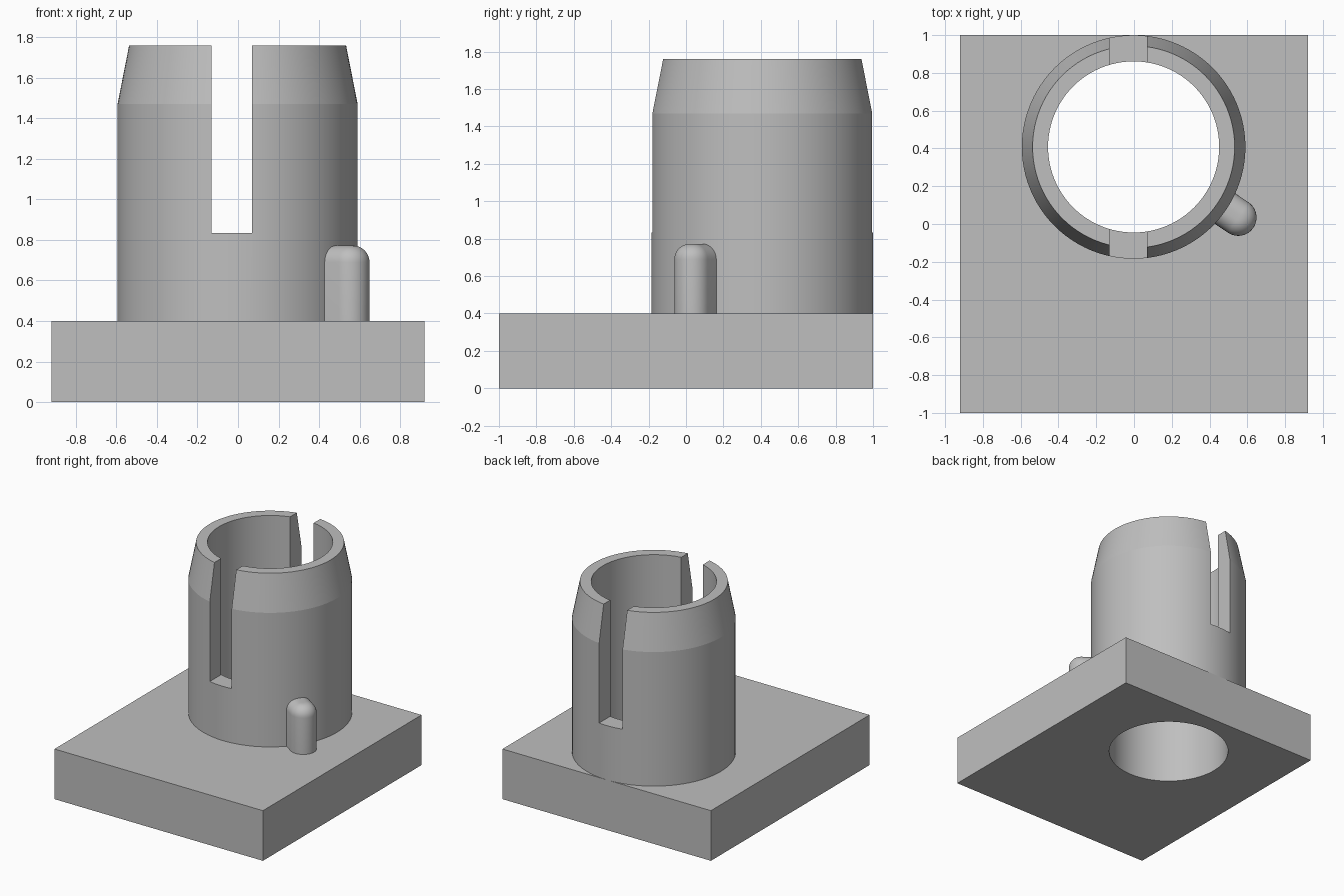
import bpy, bmesh, math
from mathutils import Matrix

if "Cube" in bpy.data.objects:
    bpy.data.objects.remove(bpy.data.objects["Cube"])

CX, CY = -0.002, 0.408          # socket axis
BASE_TOP, TOP = 0.4, 1.76
R_IN, R_OUT, R_TOP = 0.453, 0.592, 0.535
SEGS = 96

grey = bpy.data.materials.new("grey")
grey.diffuse_color = (0.52, 0.52, 0.52, 1)
grey.use_nodes = True
grey.node_tree.nodes["Principled BSDF"].inputs["Base Color"].default_value = grey.diffuse_color


def make(name, bm):
    bmesh.ops.recalc_face_normals(bm, faces=bm.faces)
    me = bpy.data.meshes.new(name)
    bm.to_mesh(me)
    bm.free()
    me.materials.append(grey)
    ob = bpy.data.objects.new(name, me)
    bpy.context.collection.objects.link(ob)
    return ob


def box(name, x0, x1, y0, y1, z0, z1):
    bm = bmesh.new()
    m = Matrix.Translation(((x0 + x1) / 2, (y0 + y1) / 2, (z0 + z1) / 2))
    m = m @ Matrix.Diagonal((x1 - x0, y1 - y0, z1 - z0, 1))
    bmesh.ops.create_cube(bm, size=1, matrix=m)
    return make(name, bm)


def loft(bm, rings, closed=False):
    """Join equal-length vertex rings with quads."""
    n = len(rings[0])
    pairs = list(zip(rings, rings[1:]))
    if closed:
        pairs.append((rings[-1], rings[0]))
    for a, b in pairs:
        for i in range(n):
            j = (i + 1) % n
            bm.faces.new((a[i], a[j], b[j], b[i]))


def circle(bm, r, z):
    return [bm.verts.new((CX + r * math.cos(t), CY + r * math.sin(t), z))
            for t in (2 * math.pi * i / SEGS for i in range(SEGS))]


def select(ob):
    bpy.ops.object.select_all(action='DESELECT')
    ob.select_set(True)
    bpy.context.view_layer.objects.active = ob


def cut(ob, cutter):
    mod = ob.modifiers.new("cut", 'BOOLEAN')
    mod.operation, mod.solver, mod.object = 'DIFFERENCE', 'EXACT', cutter
    select(ob)
    bpy.ops.object.modifier_apply(modifier=mod.name)
    bpy.data.objects.remove(cutter)


def smooth(ob, deg):
    select(ob)
    bpy.ops.object.shade_smooth_by_angle(angle=math.radians(deg))


# Base plate with through hole
base = box("base_plate", -0.92, 0.92, -1, 1, 0, BASE_TOP)
bm = bmesh.new()
rings = [circle(bm, R_IN, z) for z in (-0.1, 0.6)]
loft(bm, rings)
bm.faces.new(rings[0])
bm.faces.new(rings[1])
cut(base, make("hole_cutter", bm))
smooth(base, 30)

# Tapered socket tube, slotted front and back
bm = bmesh.new()
profile = [(R_IN, BASE_TOP), (R_OUT, BASE_TOP), (R_OUT, 1.47), (R_TOP, TOP), (R_IN, TOP)]
loft(bm, [circle(bm, r, z) for r, z in profile], closed=True)
tube = make("socket_tube", bm)
cut(tube, box("slot_cutter", -0.13, 0.07, -0.5, 1.3, 0.833, 2))
smooth(tube, 9)

# Locating peg: rounded outer end, domed top, inner end buried in the tube wall
HALF, FILLET, PEG_TOP = 0.097, 0.082, 0.772
bm = bmesh.new()
turn = Matrix.Translation((CX, CY, 0)) @ Matrix.Rotation(math.radians(-34), 4, 'Z')


def peg_ring(inset, z):
    r = HALF - inset
    pts = [(0.5, -r)]
    for i in range(25):
        t = math.pi * (i / 24 - 0.5)
        pts.append((0.668 + r * math.cos(t), r * math.sin(t)))
    pts.append((0.5, r))
    return [bm.verts.new(turn @ Matrix.Translation((x, y, z)).translation) for x, y in pts]


rings = [peg_ring(0, BASE_TOP)]
for k in range(9):
    a = math.pi / 2 * k / 8
    rings.append(peg_ring(FILLET * (1 - math.cos(a)), PEG_TOP - FILLET * (1 - math.sin(a))))
loft(bm, rings)
bm.faces.new(rings[0])
bm.faces.new(rings[-1])
smooth(make("locating_peg", bm), 40)
